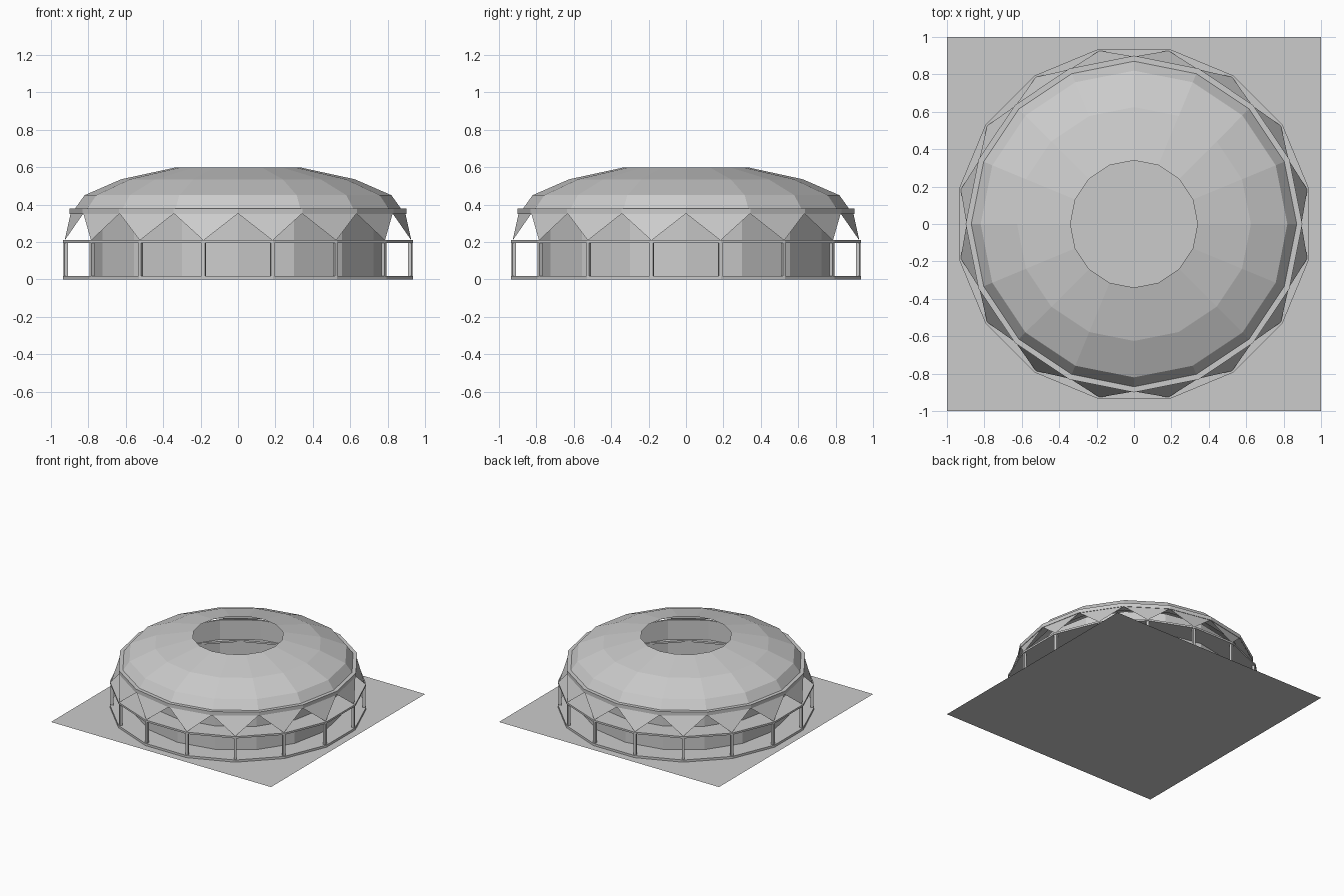
import bpy, bmesh
from math import cos, sin, pi

if "Cube" in bpy.data.objects:
    bpy.data.objects.remove(bpy.data.objects["Cube"])

SIDES = 16
STEP = 2 * pi / SIDES


def polar(r, a, z):
    return (r * cos(a), r * sin(a), z)


def finish(name, bm):
    mesh = bpy.data.meshes.new(name)
    bmesh.ops.recalc_face_normals(bm, faces=bm.faces)
    bm.to_mesh(mesh)
    bm.free()
    obj = bpy.data.objects.new(name, mesh)
    bpy.context.collection.objects.link(obj)
    return obj


def lathe(name, profile, offset=0.0, closed=True):
    """Sweep an (r, z) profile around z with 16 flat sides."""
    bm = bmesh.new()
    rings = [[bm.verts.new(polar(r, (k + offset) * STEP, z)) for r, z in profile]
             for k in range(SIDES)]
    n = len(profile)
    for k in range(SIDES):
        a, b = rings[k], rings[(k + 1) % SIDES]
        for i in range(n if closed else n - 1):
            j = (i + 1) % n
            bm.faces.new((a[i], b[i], b[j], a[j]))
    return finish(name, bm)


def slab(name, r_in, r_out, z0, z1, offset=0.0):
    return lathe(name, [(r_in, z0), (r_out, z0), (r_out, z1), (r_in, z1)], offset)


# square base sheet
bm = bmesh.new()
bmesh.ops.create_grid(bm, x_segments=1, y_segments=1, size=1.0)
ground = finish("base_plate", bm)
if ground.data.polygons[0].normal.z < 0:
    ground.data.flip_normals()

# walkway floors, turned half a side from the dome
slab("lower_walkway", 0.75, 0.955, 0.0, 0.018, 0.5)
slab("upper_walkway", 0.75, 0.955, 0.195, 0.21, 0.5)

# inner wall and roof rim
slab("inner_wall", 0.77, 0.785, 0.0, 0.37)
slab("roof_rim", 0.84, 0.90, 0.35, 0.38)

# open-topped faceted roof
dome = lathe("roof_shell", [(0.87, 0.38), (0.82, 0.45), (0.625, 0.535), (0.34, 0.597)],
             closed=False)

# columns under the upper walkway
bm = bmesh.new()
for k in range(SIDES):
    a = (k + 0.5) * STEP
    bot, top = [], []
    for c in range(4):
        r = 0.938 + (0.01 if c in (0, 1) else -0.01)
        t = 0.01 if c in (1, 2) else -0.01
        x, y = r * cos(a) - t * sin(a), r * sin(a) + t * cos(a)
        bot.append(bm.verts.new((x, y, 0.018)))
        top.append(bm.verts.new((x, y, 0.195)))
    bm.faces.new(bot[::-1])
    bm.faces.new(top)
    for i in range(4):
        j = (i + 1) % 4
        bm.faces.new((bot[i], bot[j], top[j], top[i]))
finish("columns", bm)

# downward-pointing triangular facade panels
bm = bmesh.new()
for k in range(SIDES):
    a = k * STEP
    bm.faces.new([bm.verts.new(p) for p in (
        polar(0.945, a + STEP / 2, 0.208),
        polar(0.895, a + STEP, 0.352),
        polar(0.895, a, 0.352))])
finish("facade_panels", bm)
